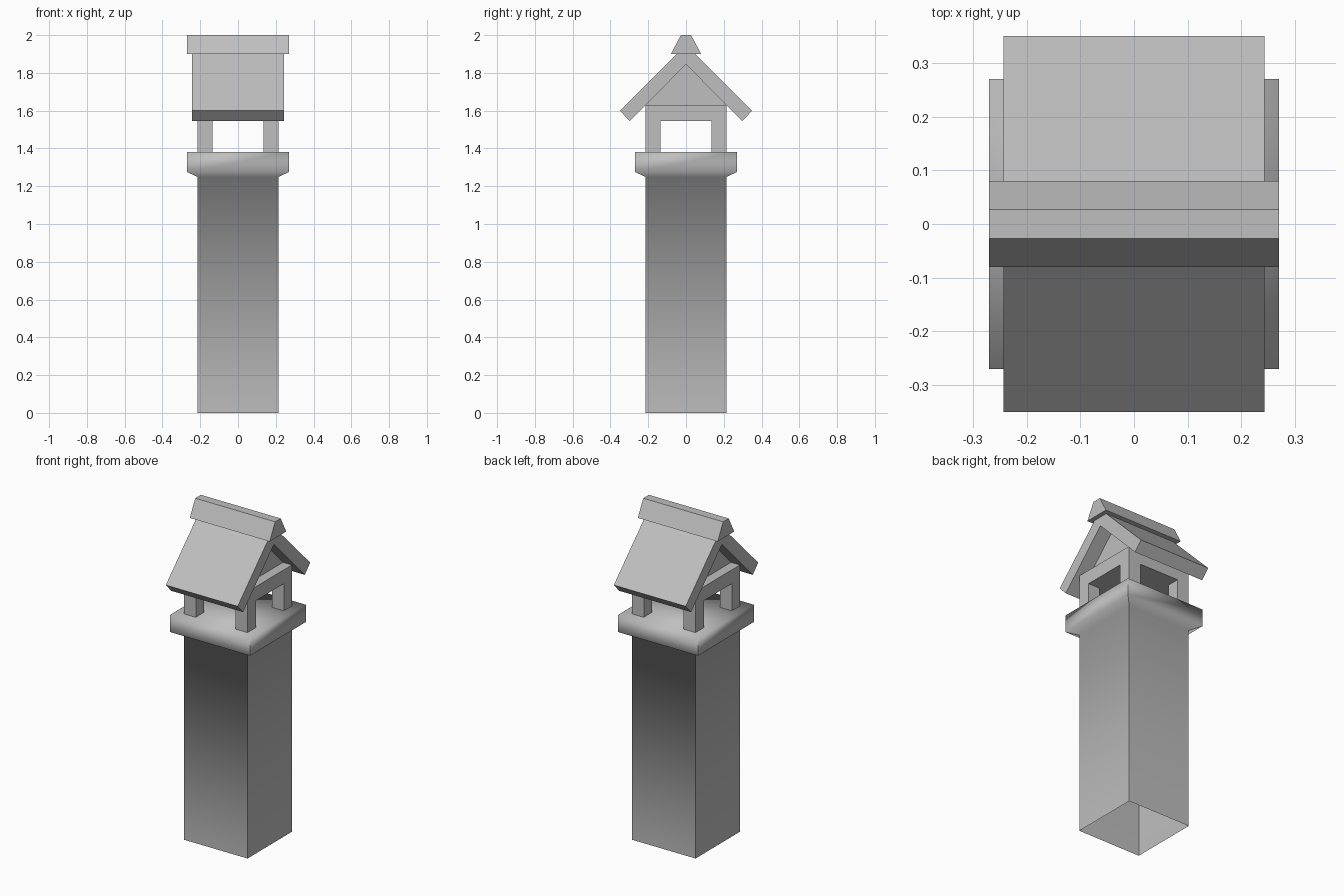
import bpy, bmesh
from math import radians

cube = bpy.data.objects.get("Cube")
if cube:
    bpy.data.objects.remove(cube, do_unlink=True)

stone = bpy.data.materials.new("grey stone")
stone.use_nodes = True
GREY = (0.52, 0.52, 0.52, 1)
stone.diffuse_color = GREY
stone.node_tree.nodes["Principled BSDF"].inputs["Base Color"].default_value = GREY


def add_object(name, bm):
    mesh = bpy.data.meshes.new(name)
    bm.to_mesh(mesh)
    bm.free()
    mesh.materials.append(stone)
    obj = bpy.data.objects.new(name, mesh)
    bpy.context.collection.objects.link(obj)
    return obj


def box(name, x, y, z):
    """Box from (low, high) pairs on each axis."""
    bm = bmesh.new()
    bmesh.ops.create_cube(bm, size=1)
    for v in bm.verts:
        v.co = [low + (c + 0.5) * (high - low)
                for c, (low, high) in zip(v.co, (x, y, z))]
    return add_object(name, bm)


def extrude_x(name, profile, half):
    """Extrude a (y, z) outline along x, from -half to half."""
    bm = bmesh.new()
    face = bm.faces.new([bm.verts.new((-half, y, z)) for y, z in profile])
    ext = bmesh.ops.extrude_face_region(bm, geom=[face], use_keep_orig=True)
    moved = [g for g in ext["geom"] if isinstance(g, bmesh.types.BMVert)]
    bmesh.ops.translate(bm, verts=moved, vec=(2 * half, 0, 0))
    bmesh.ops.recalc_face_normals(bm, faces=bm.faces)
    return add_object(name, bm)


WALL, OPEN, RIM = 0.215, 0.135, 0.27
LEDGE, LINTEL, EAVE = 1.38, 1.545, 1.63

# Hollow shaft flaring into the rim, softly shaded up its height
bm = bmesh.new()
rings = []
for half, z in ((WALL, 0), (WALL, 1.25), (RIM, 1.275), (RIM, LEDGE)):
    rings.append([bm.verts.new((sx * half, sy * half, z))
                  for sx, sy in ((-1, -1), (1, -1), (1, 1), (-1, 1))])
for low, high in zip(rings, rings[1:]):
    for i in range(4):
        j = (i + 1) % 4
        bm.faces.new((low[i], low[j], high[j], high[i]))
bm.faces.new(rings[-1])
for f in bm.faces:
    f.smooth = True
for e in bm.edges:
    a, b = (v.co.z for v in e.verts)
    e.smooth = a == b and a < LEDGE
add_object("shaft_and_rim", bm)

# Corner posts
for side, sx in (("right", -1), ("left", 1)):
    for end, sy in (("front", -1), ("back", 1)):
        box(f"post_{end}_{side}", sorted((sx * OPEN, sx * WALL)),
            sorted((sy * OPEN, sy * WALL)), (LEDGE, LINTEL))

# Lintel block and recessed gable
box("lintel", (-WALL, WALL), (-WALL, WALL), (LINTEL, EAVE))
extrude_x("gable", [(-WALL, EAVE), (WALL, EAVE), (0, 1.845)], 0.155)

# Pitched roof and ridge cap
extrude_x("roof", [(-0.35, 1.6), (-0.298, LINTEL), (0, 1.845),
                   (0.298, LINTEL), (0.35, 1.6), (0, 1.95)], 0.243)
extrude_x("ridge_cap", [(-0.08, 1.9), (0.08, 1.9), (0.027, 2), (-0.027, 2)], RIM)
